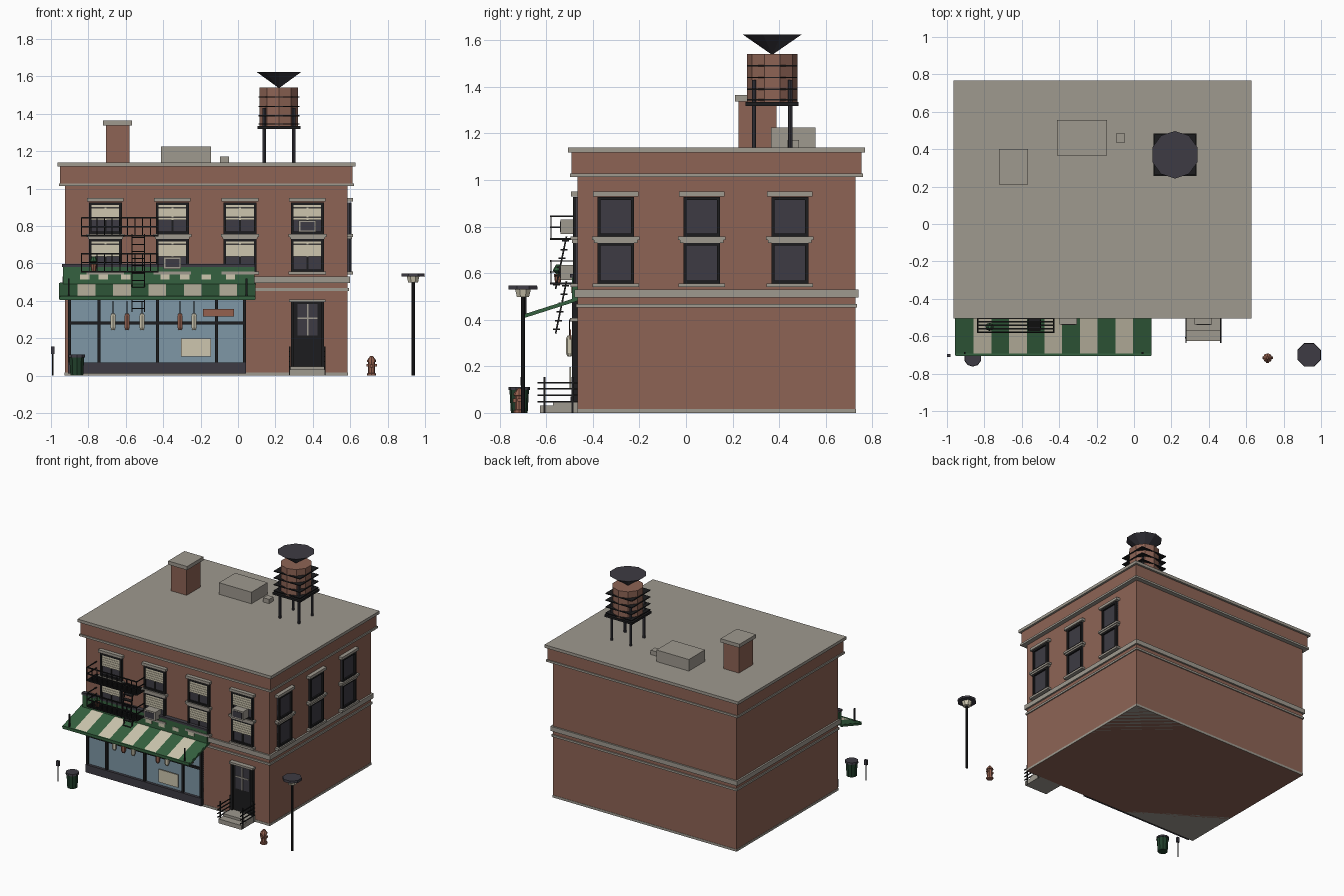
import bpy, bmesh, math
from mathutils import Vector, Matrix

if "Cube" in bpy.data.objects:
    bpy.data.objects.remove(bpy.data.objects["Cube"])

COLORS = {
    "brick": (0.27, 0.127, 0.091), "stone": (0.345, 0.32, 0.275), "black": (0.012, 0.012, 0.013),
    "charcoal": (0.047, 0.044, 0.056), "green": (0.035, 0.12, 0.05), "dark_green": (0.015, 0.05, 0.024),
    "cream": (0.61, 0.565, 0.43), "shop_glass": (0.21, 0.31, 0.38), "terracotta": (0.30, 0.12, 0.078)}
MATS = {}
for key, c in COLORS.items():
    MATS[key] = bpy.data.materials.new(key)
    MATS[key].diffuse_color = (*c, 1)


class Part:
    """Collects simple solids into one named object."""

    def __init__(self, name, to_world=None):
        self.name, self.bm, self.slots = name, bmesh.new(), []
        self.map = to_world or (lambda x, y, z: (x, y, z))

    def paint(self, faces, mat):
        if mat not in self.slots:
            self.slots.append(mat)
        for f in faces:
            f.material_index = self.slots.index(mat)

    def box(self, x0, x1, y0, y1, z0, z1, mat):
        a, b = Vector(self.map(x0, y0, z0)), Vector(self.map(x1, y1, z1))
        size = [abs(v) for v in b - a]
        m = Matrix.Translation((a + b) / 2) @ Matrix.Diagonal((*size, 1))
        r = bmesh.ops.create_cube(self.bm, size=1, matrix=m)
        self.paint({f for v in r["verts"] for f in v.link_faces}, mat)
        return self

    def lathe(self, x, y, profile, n, mat, turn=0.0):
        """Stack of n-sided rings from (radius, z) pairs, closed at both ends."""
        rings = [[self.bm.verts.new((x + r * math.sin(turn + i * math.tau / n),
                                     y + r * math.cos(turn + i * math.tau / n), z))
                  for i in range(n)] for r, z in profile]
        faces = [self.bm.faces.new(rings[0]), self.bm.faces.new(rings[-1])]
        for lo, hi in zip(rings, rings[1:]):
            faces += [self.bm.faces.new((lo[i], lo[(i + 1) % n], hi[(i + 1) % n], hi[i])) for i in range(n)]
        self.paint(faces, mat)
        return self

    def bar(self, p, q, w, mat):
        p, q = Vector(p), Vector(q)
        d = q - p
        m = (Matrix.Translation((p + q) / 2) @ d.to_track_quat("Z", "Y").to_matrix().to_4x4()
             @ Matrix.Diagonal((w, w, d.length, 1)))
        r = bmesh.ops.create_cube(self.bm, size=1, matrix=m)
        self.paint({f for v in r["verts"] for f in v.link_faces}, mat)
        return self

    def done(self):
        bmesh.ops.recalc_face_normals(self.bm, faces=self.bm.faces)
        me = bpy.data.meshes.new(self.name)
        self.bm.to_mesh(me)
        self.bm.free()
        for s in self.slots:
            me.materials.append(MATS[s])
        ob = bpy.data.objects.new(self.name, me)
        bpy.context.collection.objects.link(ob)


X0, X1, Y0, Y1 = -0.925, 0.586, -0.465, 0.727


def band(name, out, z0, z1, mat):
    Part(name).box(X0 - out, X1 + out, Y0 - out, Y1 + out, z0, z1, mat).done()


# Main block, stone bands and parapet
band("brick_walls", 0, 0, 1.02, "brick")
band("stone_base", 0.002, 0, 0.017, "stone")
band("lower_belt", 0.008, 0.453, 0.468, "stone")
band("upper_belt", 0.013, 0.496, 0.53, "stone")
band("cornice_ledge", 0.033, 1.013, 1.028, "stone")
band("parapet", 0.026, 1.02, 1.122, "brick")
band("roof_slab", 0.041, 1.118, 1.14, "stone")


# Windows: local axes are along the wall, out of the wall, up
def on_front(u, d, z):
    return (u, Y0 - d, z)


def on_right(u, d, z):
    return (X1 + d, u, z)


def window(name, wall, u, z0, z1, h, blind):
    p = Part(name, wall)
    p.box(u - h, u + h, 0, 0.008, z0, z1, "charcoal")
    t = 0.014
    for s in (-1, 1):
        p.box(u + s * h, u + s * (h - t), 0, 0.02, z0, z1, "black")
    p.box(u - h, u + h, 0, 0.02, z0, z0 + t, "black")
    p.box(u - h, u + h, 0, 0.02, z1 - t, z1, "black")
    if blind:
        p.box(u - 0.005, u + 0.005, 0, 0.014, z0, z1, "black")
        for i in range(5):
            top = z1 - t - i * 0.0165
            p.box(u - h + t, u + h - t, 0, 0.017, top - 0.015, top, "cream")
    p.done()


def stone_trim(name, wall, u):
    p = Part(name, wall)
    for h, d, z0, z1 in ((0.098, 0.028, 0.93, 0.95), (0.102, 0.03, 0.742, 0.757),
                         (0.093, 0.024, 0.73, 0.742), (0.1, 0.03, 0.54, 0.556)):
        p.box(u - h, u + h, 0, d, z0, z1, "stone")
    p.done()


for side, wall, centres, h in (("front", on_front, (-0.709, -0.351, 0.011, 0.371), 0.088),
                               ("right", on_right, (-0.302, 0.068, 0.446), 0.079)):
    for i, u in enumerate(centres):
        window(f"{side}_upper_window_{i}", wall, u, 0.756, 0.927, h, side == "front")
        window(f"{side}_lower_window_{i}", wall, u, 0.555, 0.732, h, side == "front")
        stone_trim(f"{side}_window_trim_{i}", wall, u)

# Window air conditioners
for i, (u, z) in enumerate(((0.371, 0.767), (-0.351, 0.57))):
    p = Part(f"window_cooler_{i}", on_front)
    p.box(u - 0.047, u + 0.047, 0, 0.073, z, z + 0.064, "stone")
    p.box(u - 0.037, u + 0.037, 0.07, 0.075, z + 0.01, z + 0.054, "charcoal").done()

# Shop front with glass, mullions and base panel
p = Part("shop_front", on_front)
p.box(-0.91, 0.043, 0, 0.01, 0.015, 0.48, "shop_glass")
for x in (-0.9, -0.743, -0.43, -0.116, 0.035):
    p.box(x - 0.008, x + 0.008, 0, 0.024, 0.015, 0.48, "black")
p.box(-0.91, 0.043, 0, 0.022, 0.275, 0.291, "black")
p.box(-0.91, 0.043, 0, 0.03, 0.012, 0.07, "charcoal")
p.done()

# Goods and notices hung in the shop window
p = Part("hanging_goods")
for x, mat in ((-0.668, "cream"), (-0.593, "terracotta"), (-0.513, "cream"),
               (-0.31, "terracotta"), (-0.235, "cream")):
    p.box(x - 0.002, x + 0.002, -0.502, -0.498, 0.32, 0.40, "black")
    p.lathe(x, -0.5, [(0.009, 0.243), (0.016, 0.258), (0.016, 0.318), (0.009, 0.333)], 6, mat)
p.done()
Part("window_poster", on_front).box(-0.305, -0.144, 0.028, 0.036, 0.103, 0.198, "cream").done()
Part("open_board", on_front).box(-0.187, -0.022, 0.028, 0.036, 0.316, 0.357, "terracotta").done()

# Fascia board with blank cream panels
p = Part("fascia_board", on_front)
p.box(-0.935, 0.088, 0, 0.025, 0.485, 0.585, "green")
p.box(-0.94, 0.092, 0, 0.032, 0.582, 0.597, "charcoal")
for x in (-0.82, -0.72, -0.6, -0.39, -0.285, -0.17, -0.04):
    p.box(x - 0.025, x + 0.025, 0.02, 0.029, 0.515, 0.542, "cream")
p.done()

# Striped awning: sloped slab cut into eleven stripes, front rail, end posts
p = Part("striped_awning")
ax0, ax1 = -0.952, 0.09
w = (ax1 - ax0) / 11
for i in range(11):
    a, b = ax0 + i * w, ax0 + (i + 1) * w
    prof = [(Y0, 0.497), (-0.70, 0.422), (-0.70, 0.41), (Y0, 0.485)]
    l, r = [[p.bm.verts.new((x, y, z)) for y, z in prof] for x in (a, b)]
    faces = [p.bm.faces.new(l), p.bm.faces.new(r)]
    faces += [p.bm.faces.new((l[k], l[(k + 1) % 4], r[(k + 1) % 4], r[k])) for k in range(4)]
    p.paint(faces, "cream" if i % 2 else "green")
p.box(ax0, ax1, -0.705, -0.693, 0.405, 0.426, "green")
for x in (ax0 + 0.003, ax1 - 0.003):
    p.bar((x, Y0, 0.488), (x, -0.70, 0.413), 0.014, "green")
for x in (-0.905, 0.045):
    p.bar((x, -0.69, 0.412), (x, -0.69, 0.52), 0.009, "black")
p.done()

# Fire escape platforms and railings
fx0, fx1, fy = -0.836, -0.428, -0.58
for n, z in enumerate((0.555, 0.747)):
    p = Part(f"fire_escape_{n}")
    for i in range(7):
        y = Y0 - i * (Y0 - fy) / 6
        p.bar((fx0, y, z), (fx1, y, z), 0.008, "black")
    for zz in (z + 0.05, z + 0.097):
        p.bar((fx0, fy, zz), (fx1, fy, zz), 0.007, "black")
        for x in (fx0, fx1):
            p.bar((x, Y0, zz), (x, fy, zz), 0.006, "black")
    for i in range(11):
        x = fx0 + i * (fx1 - fx0) / 10
        p.bar((x, fy, z), (x, fy, z + 0.097), 0.005, "black")
    for x in (fx0, fx1):
        p.bar((x, Y0, z), (x, fy, z), 0.008, "black")
    p.done()
    # Ladder below each platform
    p = Part(f"escape_ladder_{n}")
    top, low = Vector((0, -0.513, z + 0.01)), Vector((0, -0.56, z - 0.215))
    for x in (-0.567, -0.5):
        p.bar(top + Vector((x, 0, 0)), low + Vector((x, 0, 0)), 0.007, "black")
    for i in range(6):
        c = top.lerp(low, (i + 0.5) / 6)
        p.box(-0.567, -0.5, c.y - 0.015, c.y + 0.015, c.z - 0.003, c.z + 0.003, "black")
    p.done()
p = Part("potted_plant").lathe(-0.772, -0.55, [(0.012, 0.56), (0.018, 0.597)], 8, "terracotta")
p.lathe(-0.772, -0.55, [(0.008, 0.597), (0.022, 0.612), (0.008, 0.637)], 8, "green").done()

# Street door with lintel and divided pane
p = Part("street_door", on_front)
p.box(0.283, 0.46, 0, 0.012, 0.045, 0.4, "black")
for x in (0.283, 0.445):
    p.box(x, x + 0.015, 0, 0.025, 0.045, 0.4, "black")
p.box(0.318, 0.426, 0.01, 0.016, 0.215, 0.383, "charcoal")
p.box(0.368, 0.376, 0.01, 0.019, 0.215, 0.383, "stone")
p.box(0.318, 0.426, 0.01, 0.019, 0.302, 0.31, "stone")
p.box(0.274, 0.468, 0, 0.034, 0.393, 0.408, "stone").done()

# Door steps with side rails
p = Part("door_steps").box(0.276, 0.466, -0.626, Y0, 0, 0.032, "stone")
p.box(0.276, 0.466, -0.57, Y0, 0.032, 0.05, "stone").done()
p = Part("step_rails")
for x in (0.278, 0.464):
    for y in (-0.607, -0.488):
        p.bar((x, y, 0), (x, y, 0.155), 0.008, "black")
    for z in (0.048, 0.075, 0.103, 0.13):
        p.bar((x, -0.637, z), (x, Y0, z), 0.006, "black")
p.done()

# Roof: chimney, vent boxes
p = Part("chimney").box(-0.707, -0.58, 0.225, 0.388, 1.13, 1.34, "brick")
p.box(-0.722, -0.566, 0.21, 0.402, 1.337, 1.364, "stone").done()
Part("roof_unit").box(-0.412, -0.145, 0.365, 0.555, 1.13, 1.226, "stone").done()
Part("roof_vent").box(-0.097, -0.049, 0.435, 0.485, 1.13, 1.172, "stone").done()

# Water tower: ten-sided tank, square hoops, upturned cone roof
tx, ty = 0.219, 0.37
p = Part("water_tank").lathe(tx, ty, [(0.108, 1.33), (0.108, 1.54)], 10, "brick")
for z in (1.345, 1.39, 1.44, 1.49):
    p.box(tx - 0.109, tx + 0.109, ty - 0.109, ty + 0.109, z - 0.003, z + 0.003, "black")
p.done()
Part("tank_roof").lathe(tx, ty, [(0.004, 1.54), (0.127, 1.625)], 10, "charcoal").done()
p = Part("tank_stand").box(tx - 0.114, tx + 0.114, ty - 0.114, ty + 0.114, 1.318, 1.334, "black")
for sx in (-0.078, 0.078):
    for sy in (-0.078, 0.078):
        p.lathe(tx + sx, ty + sy, [(0.0095, 1.135), (0.0095, 1.43)], 8, "charcoal")
p.done()

# Street furniture: lamp, hydrant, bin, meter
p = Part("street_lamp").lathe(0.936, -0.7, [(0.009, 0), (0.009, 0.5)], 8, "black")
p.lathe(0.936, -0.7, [(0.028, 0.497), (0.037, 0.532)], 8, "cream", math.pi / 8)
p.lathe(0.936, -0.7, [(0.068, 0.53), (0.066, 0.547)], 8, "charcoal", math.pi / 8).done()
hx, hy = 0.714, -0.716
p = Part("hydrant").lathe(hx, hy, [(0.025, 0), (0.025, 0.012), (0.018, 0.014), (0.018, 0.072), (0.025, 0.074),
                                   (0.024, 0.083), (0.014, 0.096), (0.006, 0.106)], 8, "terracotta")
p.box(hx - 0.028, hx + 0.028, hy - 0.007, hy + 0.007, 0.048, 0.062, "terracotta")
p.box(hx - 0.008, hx + 0.008, hy - 0.026, hy, 0.045, 0.061, "terracotta").done()
p = Part("litter_bin").lathe(-0.862, -0.716, [(0.036, 0), (0.042, 0.1)], 10, "dark_green")
p.lathe(-0.862, -0.716, [(0.047, 0.098), (0.045, 0.112)], 10, "charcoal").done()
p = Part("parking_meter").lathe(-0.99, -0.703, [(0.004, 0), (0.004, 0.12)], 6, "black")
p.box(-1.0, -0.98, -0.711, -0.695, 0.117, 0.155, "charcoal").done()

for m in bpy.data.materials:
    if m.users and not m.is_grease_pencil:
        m.use_nodes = True
        m.node_tree.nodes["Principled BSDF"].inputs["Base Color"].default_value = m.diffuse_color
